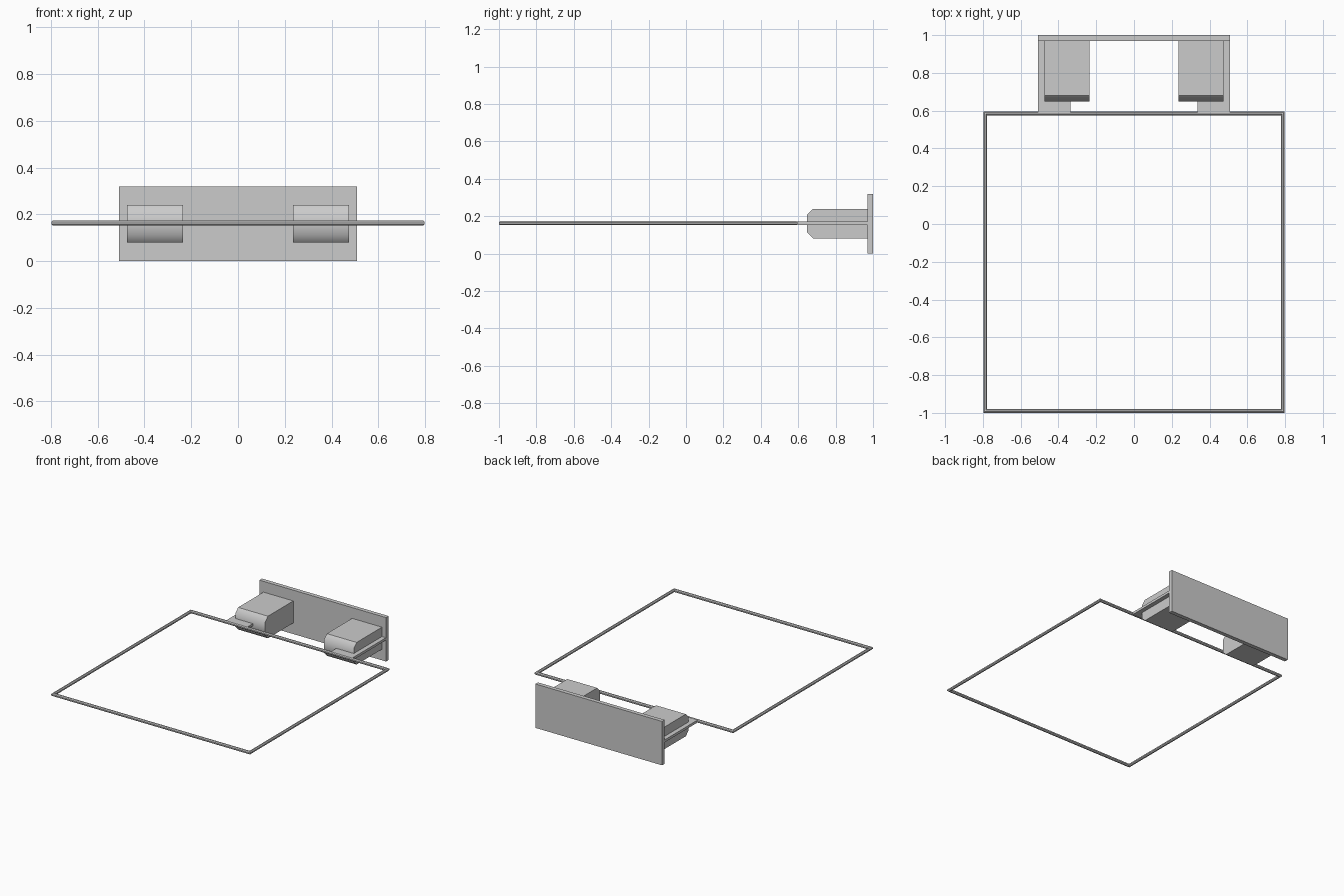
import bpy, bmesh, math

if "Cube" in bpy.data.objects:
    bpy.data.objects.remove(bpy.data.objects["Cube"])

MID_Z = 0.163


def finish(name, bm):
    bmesh.ops.recalc_face_normals(bm, faces=bm.faces)
    mesh = bpy.data.meshes.new(name)
    bm.to_mesh(mesh)
    bm.free()
    obj = bpy.data.objects.new(name, mesh)
    bpy.context.collection.objects.link(obj)
    return obj


def box(name, x0, x1, y0, y1, z0, z1):
    bm = bmesh.new()
    bmesh.ops.create_cube(bm, size=1)
    for v in bm.verts:
        v.co = (x0 if v.co.x < 0 else x1,
                y0 if v.co.y < 0 else y1,
                z0 if v.co.z < 0 else z1)
    return finish(name, bm)


def rim(name, half, cy, r, sides=8):
    """Square ring: an octagonal bar with mitred corners."""
    bm = bmesh.new()
    loops = []
    for sx, sy in ((-1, -1), (1, -1), (1, 1), (-1, 1)):
        loop = []
        for i in range(sides):
            a = math.tau * (i + 0.5) / sides
            d = half - r + r * math.cos(a) / math.cos(math.pi / sides)
            z = MID_Z + r * math.sin(a) / math.cos(math.pi / sides)
            loop.append(bm.verts.new((sx * d, cy + sy * d, z)))
        loops.append(loop)
    for k in range(4):
        a, b = loops[k], loops[(k + 1) % 4]
        for i in range(sides):
            j = (i + 1) % sides
            bm.faces.new((a[i], a[j], b[j], b[i]))
    return finish(name, bm)


def block(name, x0, x1):
    """Mounting block with chamfered front edges, softly shaded at the nose."""
    profile = [(0.97, 0.08), (0.68, 0.08), (0.648, 0.112),
               (0.648, 0.208), (0.68, 0.24), (0.97, 0.24)]
    bm = bmesh.new()
    face = bm.faces.new([bm.verts.new((x0, y, z)) for y, z in profile])
    ext = bmesh.ops.extrude_face_region(bm, geom=[face])
    for v in ext["geom"]:
        if isinstance(v, bmesh.types.BMVert):
            v.co.x = x1
    bmesh.ops.recalc_face_normals(bm, faces=bm.faces)
    for f in bm.faces:
        f.smooth = f.normal.y < -0.5
    return finish(name, bm)


# Square hoop rim
rim("rim", 0.798, -0.202, 0.0105)

# Back plate
box("back_plate", -0.508, 0.508, 0.97, 1.0, 0.0, 0.318)

# Flat arms and mounting blocks on both sides
for side, s in (("left", -1), ("right", 1)):
    xs = sorted((s * 0.335, s * 0.507))
    box(side + "_arm", *xs, 0.59, 0.975, 0.154, 0.172)
    block(side + "_block", *sorted((s * 0.236, s * 0.475)))
